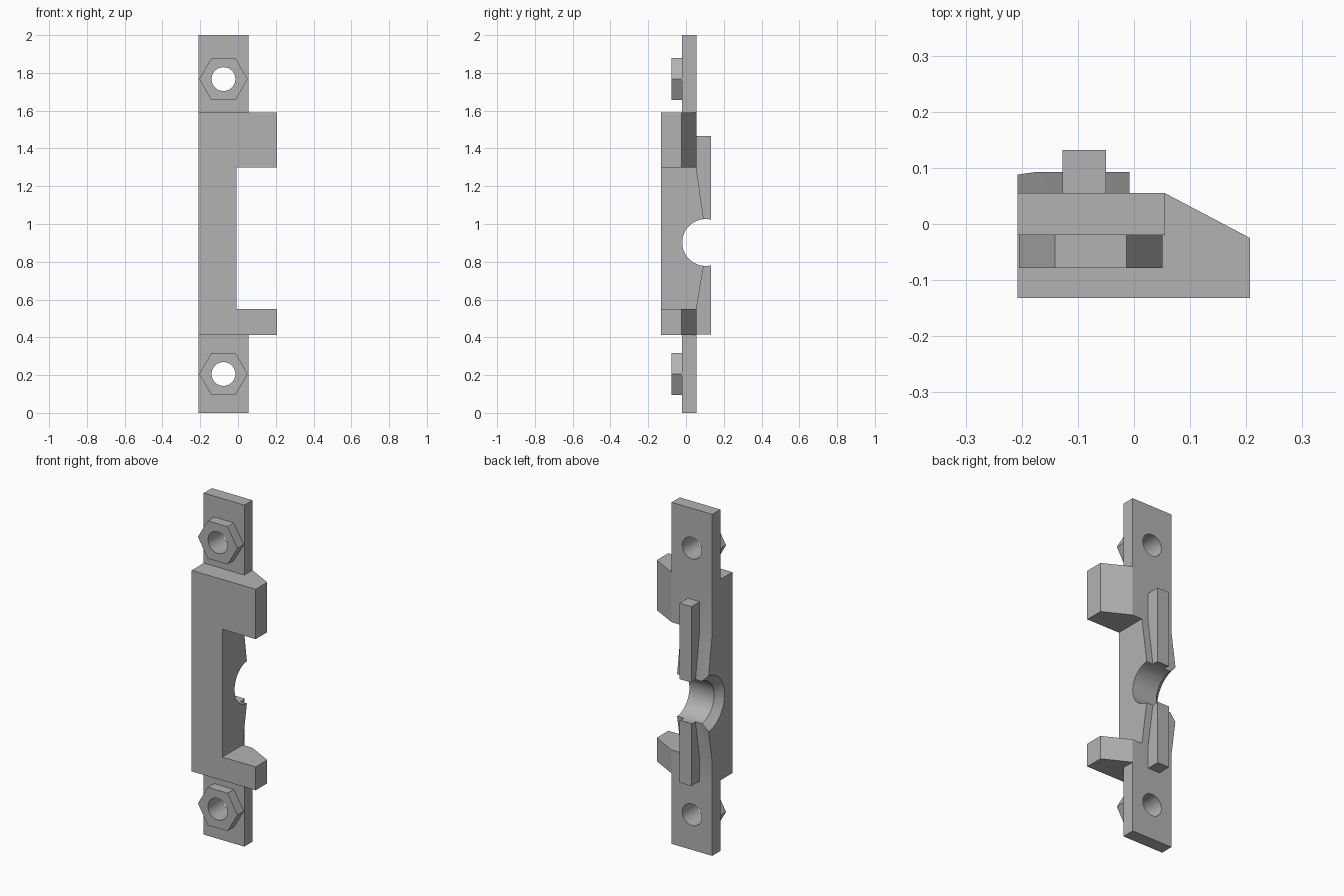
import bpy, bmesh, math
from mathutils import Matrix, Vector

cube = bpy.data.objects.get("Cube")
if cube:
    bpy.data.objects.remove(cube, do_unlink=True)

grey = bpy.data.materials.new("plain grey")
grey.use_nodes = True
colour = (0.45, 0.45, 0.45, 1)
grey.diffuse_color = colour
grey.node_tree.nodes["Principled BSDF"].inputs["Base Color"].default_value = colour


def finish(name, bm):
    bmesh.ops.recalc_face_normals(bm, faces=bm.faces)
    mesh = bpy.data.meshes.new(name)
    bm.to_mesh(mesh)
    bm.free()
    mesh.materials.append(grey)
    ob = bpy.data.objects.new(name, mesh)
    bpy.context.collection.objects.link(ob)
    return ob


def prism(name, outline, axis, low, high):
    """Extrude a closed 2D outline along axis 0 (x), 1 (y) or 2 (z)."""
    def place(p, d):
        c = list(p)
        c.insert(axis, d)
        return c
    bm = bmesh.new()
    face = bm.faces.new([bm.verts.new(place(p, low)) for p in outline])
    top = bmesh.ops.extrude_face_region(bm, geom=[face])["geom"]
    shift = Vector(place((0, 0), high - low))
    bmesh.ops.translate(bm, vec=shift,
                        verts=[v for v in top if isinstance(v, bmesh.types.BMVert)])
    return finish(name, bm)


def box(name, x0, x1, y0, y1, z0, z1):
    return prism(name, [(x0, y0), (x1, y0), (x1, y1), (x0, y1)], 2, z0, z1)


def cone(name, centre, turn, r1, r2, depth, sides=64):
    bm = bmesh.new()
    bmesh.ops.create_cone(bm, cap_ends=True, segments=sides, radius1=r1, radius2=r2,
                          depth=depth, matrix=Matrix.Translation(centre) @ turn)
    return finish(name, bm)


def combine(target, other, operation):
    mod = target.modifiers.new(operation, "BOOLEAN")
    mod.operation = operation
    mod.solver = "EXACT"
    mod.object = other
    bpy.ops.object.select_all(action="DESELECT")
    bpy.context.view_layer.objects.active = target
    target.select_set(True)
    bpy.ops.object.modifier_apply(modifier=mod.name)
    bpy.data.objects.remove(other, do_unlink=True)


LEFT, INNER, TAB = -0.208, -0.008, 0.055
FRONT, PLATE, BACK = -0.132, -0.02, 0.055
LOW, HIGH = 0.413, 1.59
ARMS = ((LOW, 0.55), (1.298, HIGH))
BORE_Y, BORE_Z, BORE_R = 0.104, 0.902, 0.124
NUT_X, NUT_Z = -0.077, (0.206, 1.767)
ALONG_X = Matrix.Rotation(math.pi / 2, 4, "Y")
ALONG_Y = Matrix.Rotation(math.pi / 2, 4, "X")

# Upright spine with the thickened back around the bore
spine = prism("bracket", [(FRONT, LOW), (BACK, LOW), (BACK, 0.55), (0.093, 0.775),
                          (0.093, 1.03), (BACK, 1.298), (BACK, HIGH), (FRONT, HIGH)],
              0, LEFT, INNER)

# Side arms with a sloping back
for z0, z1 in ARMS:
    arm = prism("arm", [(INNER, FRONT), (0.207, FRONT), (0.207, -0.025),
                        (TAB, BACK), (INNER, BACK)], 2, z0, z1)
    combine(spine, arm, "UNION")

# Mounting tabs at both ends
for z0, z1 in ((0, LOW), (HIGH, 2)):
    combine(spine, box("tab", LEFT, TAB, PLATE, BACK, z0, z1), "UNION")

# Rear rib
combine(spine, box("rib", -0.127, -0.05, 0.03, 0.132, 0.416, 1.467), "UNION")

# Cross bore with a countersunk outer mouth
combine(spine, cone("bore", (-0.1, BORE_Y, BORE_Z), ALONG_X, BORE_R, BORE_R, 0.4),
        "DIFFERENCE")
combine(spine, cone("countersink", (LEFT + 0.01, BORE_Y, BORE_Z), ALONG_X,
                    BORE_R + 0.07, BORE_R - 0.01, 0.08), "DIFFERENCE")

# Hexagonal nuts, and screw holes through nuts and tabs
parts = [spine]
for name, z in zip(("lower_nut", "upper_nut"), NUT_Z):
    corners = [(NUT_X + 0.128 * math.cos(i * math.pi / 3),
                z + 0.128 * math.sin(i * math.pi / 3)) for i in range(6)]
    nut = prism(name, corners, 1, -0.078, PLATE)
    for part in (nut, spine):
        combine(part, cone("screw_hole", (NUT_X, 0, z), ALONG_Y, 0.063, 0.063, 0.4, 48),
                "DIFFERENCE")
    parts.append(nut)

# Smooth the round holes and keep the edges crisp
bpy.ops.object.select_all(action="DESELECT")
for part in parts:
    part.select_set(True)
bpy.context.view_layer.objects.active = spine
bpy.ops.object.shade_smooth_by_angle(angle=math.radians(20))
for part in parts:
    part.select_set(False)
